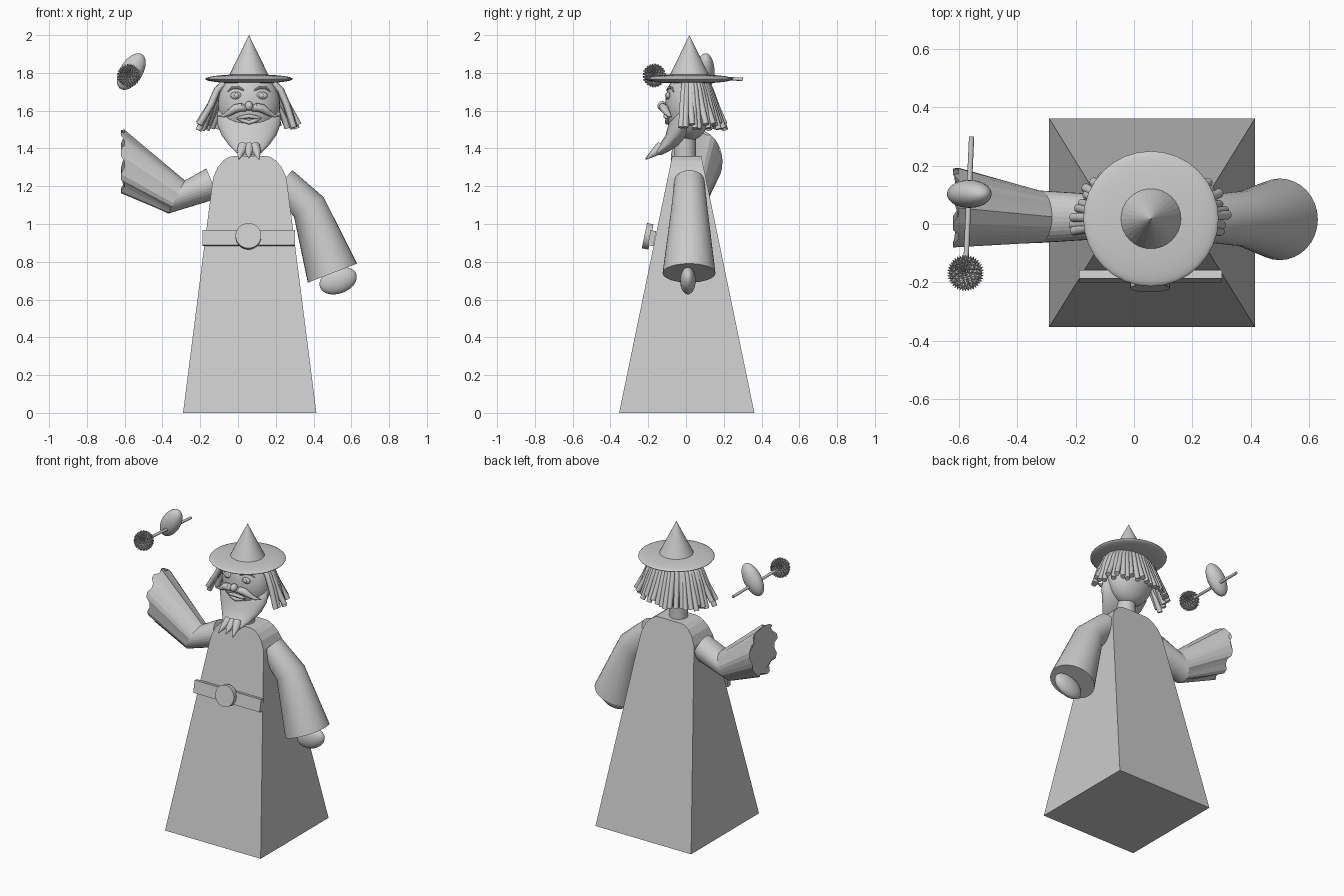
import bpy, bmesh, random
from math import sin, cos, pi, radians, sqrt
from mathutils import Vector, Matrix

random.seed(4)
CX, CY = 0.058, 0.015          # axis of hat, head and neck
X, Y, Z = Vector((1, 0, 0)), Vector((0, 1, 0)), Vector((0, 0, 1))

cube = bpy.data.objects.get("Cube")
if cube:
    bpy.data.objects.remove(cube, do_unlink=True)

grey = bpy.data.materials.new("plain_grey")
grey.use_nodes = True
grey.diffuse_color = (0.6, 0.6, 0.6, 1)
grey.node_tree.nodes["Principled BSDF"].inputs["Base Color"].default_value = (0.6, 0.6, 0.6, 1)


def finish(name, bm, smooth=True):
    bmesh.ops.recalc_face_normals(bm, faces=bm.faces)
    mesh = bpy.data.meshes.new(name)
    bm.to_mesh(mesh)
    bm.free()
    mesh.materials.append(grey)
    ob = bpy.data.objects.new(name, mesh)
    bpy.context.collection.objects.link(ob)
    if smooth:
        bpy.ops.object.select_all(action="DESELECT")
        bpy.context.view_layer.objects.active = ob
        ob.select_set(True)
        bpy.ops.object.shade_smooth_by_angle(angle=radians(40))
    return ob


def skin(bm, rings):
    """Join closed rings of points and cap both ends."""
    loops = [[bm.verts.new(p) for p in ring] for ring in rings]
    n = len(loops[0])
    for a, b in zip(loops, loops[1:]):
        for i in range(n):
            j = (i + 1) % n
            bm.faces.new((a[i], a[j], b[j], b[i]))
    bm.faces.new(loops[0])
    bm.faces.new(loops[-1])


def ring(c, t, ru, rv, sides, ref=Y):
    u = t.cross(ref).normalized()
    v = u.cross(t).normalized()
    return [Vector(c) + u * ru * cos(2 * pi * i / sides) + v * rv * sin(2 * pi * i / sides)
            for i in range(sides)]


def tube(bm, pts, radii, sides=12, ref=Y):
    """Round tube of varying thickness along a path."""
    pts = [Vector(p) for p in pts]
    last = len(pts) - 1
    skin(bm, [ring(p, (pts[min(i + 1, last)] - pts[max(i - 1, 0)]).normalized(), r, r, sides, ref)
              for i, (p, r) in enumerate(zip(pts, radii))])


def ellipsoid(bm, c, r, tilt=0):
    m = Matrix.Translation(c) @ Matrix.Rotation(radians(tilt), 4, "Y") @ Matrix.Diagonal((*r, 1))
    bmesh.ops.create_uvsphere(bm, u_segments=32, v_segments=20, radius=1, matrix=m)


def make(name, builder, *args, smooth=True):
    bm = bmesh.new()
    builder(bm, *args)
    return finish(name, bm, smooth)


# Robe: tapered block with an arched shoulder line
rings = []
for z, hx in ((0, .353), (1.2, .2), (1.25, .192), (1.3, .17), (1.335, .14), (1.355, .11), (1.36, .085)):
    hy = .358 - .281 * z / 1.36
    rings.append([(.062 + sx * hx, .004 + sy * hy, z)
                  for sx, sy in ((-1, -1), (1, -1), (1, 1), (-1, 1))])
make("robe", skin, rings, smooth=False)

# Belt and buckle lie against the sloping front
lean = Matrix.Rotation(radians(-11.7), 4, "X")
bm = bmesh.new()
bmesh.ops.create_cube(bm, size=1, matrix=Matrix.Translation((.056, -.18, .925)) @ lean
                      @ Matrix.Diagonal((.49, .03, .08, 1)))
finish("belt", bm, False)
bm = bmesh.new()
bmesh.ops.create_cone(bm, cap_ends=True, segments=32, radius1=.068, radius2=.068, depth=.035,
                      matrix=Matrix.Translation((.055, -.203, .935)) @ lean
                      @ Matrix.Rotation(pi / 2, 4, "X"))
finish("buckle", bm)

# Neck and head
HEAD, HR = Vector((CX, CY, 1.63)), Vector((.165, .125, .19))
make("neck", tube, [(CX, -.005, 1.3), (CX, -.005, 1.55)], [.057, .057], 32)
make("head", ellipsoid, HEAD, HR)

# Hat
make("hat_brim", ellipsoid, (CX, CY + .003, 1.768), (.232, .232, .025))
bm = bmesh.new()
bmesh.ops.create_cone(bm, cap_ends=True, segments=32, radius1=.108, radius2=0, depth=.22,
                      matrix=Matrix.Translation((CX, CY + .003, 1.89)))
finish("hat_cone", bm, False)

# Hair: thick strands around the sides and back
bm = bmesh.new()
count = 28
for i in range(count):
    a = radians(-12 + 204 * i / (count - 1) + random.uniform(-2, 2))
    flare = random.uniform(.92, 1.03)
    drop = random.uniform(-.02, .02)
    tube(bm, [(CX + rx * cos(a), CY + ry * sin(a), z) for rx, ry, z in
              ((.12, .09, 1.76), (.17, .115, 1.71), (.205, .145, 1.63),
               (.262 * flare, .195 * flare, 1.515 + drop))], [.015, .017, .017, .016], 10)
finish("hair", bm)

# Beard: leaf shape curling forward, ending in pointed wisps
bm = bmesh.new()
rings = []
for z, front, back, hx in ((1.63, -.03, .05, .155), (1.58, -.07, .05, .168), (1.53, -.093, .04, .168),
                           (1.47, -.108, .01, .145), (1.42, -.14, -.035, .108),
                           (1.385, -.17, -.09, .075), (1.365, -.185, -.13, .05)):
    rings.append(ring((CX, (front + back) / 2, z), -Z, hx, (back - front) / 2, 32))
skin(bm, rings)
for dx in (-.042, 0, .042):
    side = 1 if dx else .6
    tube(bm, [(CX + dx * .7, -.13, 1.41), (CX + dx, -.165, 1.38),
              (CX + dx * 1.3, -.215, 1.36 - .02 * side)], [.03, .022, .001], 10)
finish("beard", bm)


def on_face(dx, z, out=0.0):
    """Point on the front of the head, pushed outward."""
    k = max(0, 1 - (dx / HR.x) ** 2 - ((z - HEAD.z) / HR.z) ** 2)
    return Vector((CX + dx, CY - HR.y * sqrt(k) - out, z))


# Paired face details
for name, s in (("left", 1), ("right", -1)):
    make(name + "_eye", ellipsoid, on_face(s * .068, 1.68), (.03, .012, .02))
    make(name + "_iris", ellipsoid, on_face(s * .066, 1.68, .008), (.013, .008, .013))
    make(name + "_eyebrow", tube,
         [on_face(s * d, z, .004) for d, z in ((.028, 1.708), (.055, 1.722), (.09, 1.72), (.115, 1.7))],
         [.004, .008, .007, .002], 8)
    make(name + "_nostril", ellipsoid, on_face(s * .02, 1.612, .012), (.015, .016, .012))
    make(name + "_moustache", tube,
         [(CX + s * d, y, z) for d, y, z in ((.012, -.115, 1.608), (.04, -.122, 1.618), (.07, -.115, 1.612),
                                            (.105, -.1, 1.588), (.135, -.085, 1.572), (.168, -.075, 1.572))],
         [.012, .022, .023, .016, .009, .001], 12)
make("nose", ellipsoid, on_face(0, 1.625, .015), (.022, .026, .025))

# Lips
for name, mid in (("upper_lip", 1.571), ("lower_lip", 1.537)):
    make(name, tube, [on_face(d, z, .006) for d, z in
                      ((-.065, 1.56), (-.035, (1.56 + mid) / 2), (0, mid), (.035, (1.56 + mid) / 2), (.065, 1.56))],
         [.003, .01, .011, .01, .003], 10)

# Hanging left sleeve and hand
make("left_sleeve", skin, [
    ring((.235, .018, 1.225), Vector((.75, 0, -.66)), .08, .08, 32),
    ring((.375, .018, 1.09), Vector((.55, 0, -.83)), .094, .095, 32),
    ring((.5, .016, .74), Vector((.36, 0, -.93)).normalized(), .14, .14, 32)])
make("left_hand", ellipsoid, (.53, .01, .7), (.102, .041, .068), -20)

# Raised right sleeve with a ragged cuff
cuff = ring((-.612, .055, 1.33), -X, .17, .138, 32)
mid = Vector((-.612, .055, 1.33))
for i, p in enumerate(cuff):
    pull = (.93 if i % 4 < 2 else 1.0) if p.y < mid.y or p.z < mid.z else 1.0
    cuff[i] = mid + (p - mid) * pull + X * (.01 if i % 4 < 2 else -.008)
make("right_sleeve", skin, [
    ring((-.135, .025, 1.215), Vector((-.92, 0, -.38)), .085, .078, 32),
    ring((-.325, .025, 1.143), Vector((-.9, 0, .45)), .098, .09, 32), cuff], smooth=False)
make("right_hand", ellipsoid, (-.565, .103, 1.807), (.06, .048, .108), 32)

# Wand with a spiked ball
make("wand", tube, [(-.557, .3, 1.766), (-.578, -.165, 1.786)], [.009, .009], 12, Z)
bm = bmesh.new()
bmesh.ops.create_icosphere(bm, subdivisions=3, radius=.048,
                           matrix=Matrix.Translation((-.578, -.168, 1.786)))
bmesh.ops.recalc_face_normals(bm, faces=bm.faces)
bmesh.ops.poke(bm, faces=bm.faces[:], offset=.017)
finish("spiked_ball", bm, False)
